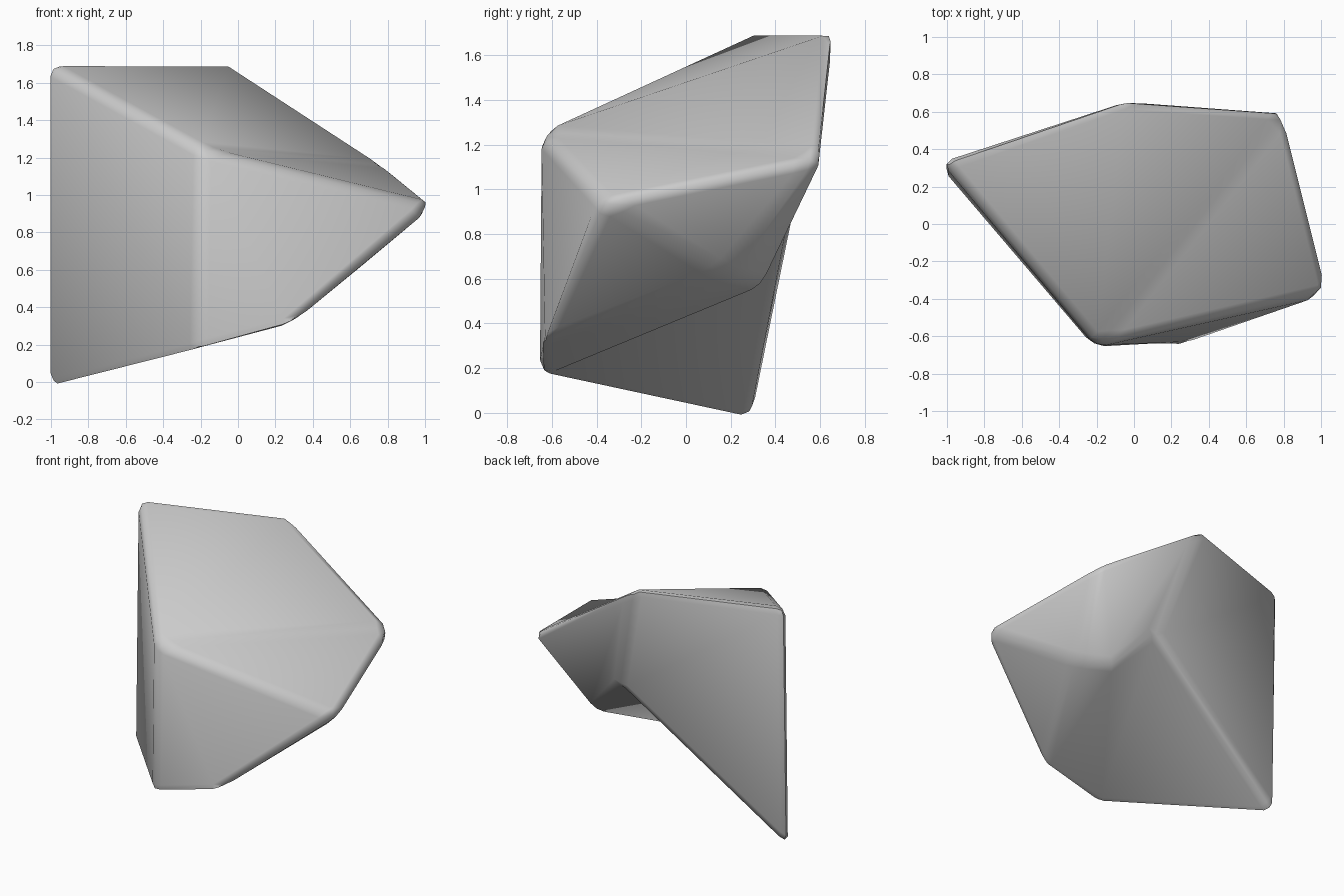
import bpy, bmesh, math

cube = bpy.data.objects.get("Cube")
if cube:
    bpy.data.objects.remove(cube, do_unlink=True)

# Plain stone colour
stone = bpy.data.materials.new("stone grey")
stone.use_nodes = True
grey = (0.6, 0.6, 0.6, 1)
stone.diffuse_color = grey
stone.node_tree.nodes["Principled BSDF"].inputs["Base Color"].default_value = grey

# Main corners of the chipped boulder
corners = {
    "peak_left": (-1.03, 0.33, 1.71),
    "peak_back": (-0.05, 0.67, 1.71),
    "shoulder": (0.81, 0.61, 1.15),
    "nose": (1.055, -0.37, 0.95),
    "brow": (-0.20, -0.66, 1.255),
    "chin": (-0.22, -0.65, 0.155),
    "jaw": (0.27, -0.67, 0.30),
    "foot": (-1.03, 0.30, -0.05),
    "hollow": (0.20, 0.47, 0.87),
    "belly_front": (0.66, 0.16, 0.62),
    "belly_back": (0.48, 0.34, 0.57),
}
# Broad facets between those corners
facets = [
    "peak_left peak_back brow", "peak_back shoulder brow", "shoulder nose brow",
    "peak_left foot chin brow", "brow nose jaw chin",
    "peak_left peak_back hollow foot", "peak_back shoulder belly_back hollow",
    "shoulder belly_front belly_back", "shoulder nose belly_front",
    "nose jaw belly_front", "jaw belly_back belly_front",
    "chin jaw belly_back", "chin belly_back hollow", "foot chin hollow",
]
# Folds left soft, without a bevel
soft = [{"peak_back", "brow"}, {"chin", "hollow"}, {"chin", "belly_back"},
        {"jaw", "belly_back"}, {"shoulder", "belly_back"}]

bm = bmesh.new()
verts = {name: bm.verts.new(co) for name, co in corners.items()}
for facet in facets:
    bm.faces.new([verts[name] for name in facet.split()])
bmesh.ops.recalc_face_normals(bm, faces=bm.faces)

# Worn edges
skip = [{verts[n] for n in pair} for pair in soft]
worn = [e for e in bm.edges if set(e.verts) not in skip]
bmesh.ops.bevel(bm, geom=worn, offset=0.06, offset_type='OFFSET', segments=2,
                profile=0.5, affect='EDGES', clamp_overlap=True)

mesh = bpy.data.meshes.new("boulder")
bm.to_mesh(mesh)
bm.free()
mesh.materials.append(stone)
boulder = bpy.data.objects.new("boulder", mesh)
bpy.context.collection.objects.link(boulder)
bpy.context.view_layer.objects.active = boulder
boulder.select_set(True)
bpy.ops.object.shade_smooth_by_angle(angle=math.radians(60))
